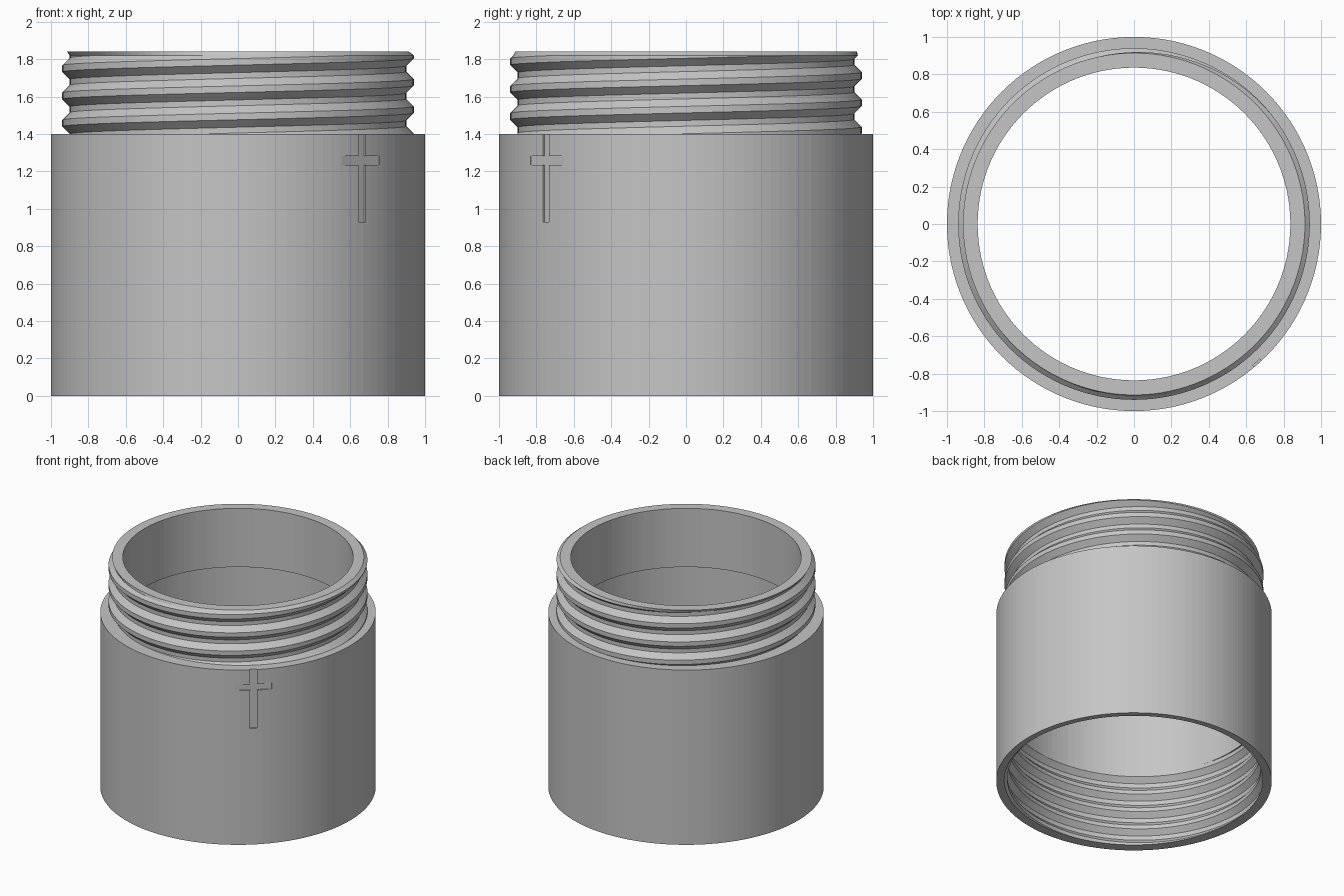
import bpy, bmesh, math
from mathutils import Matrix

if "Cube" in bpy.data.objects:
    bpy.data.objects.remove(bpy.data.objects["Cube"])

SIDES = 120
PITCH = 0.146

grey = bpy.data.materials.new("grey")
grey.diffuse_color = (0.56, 0.56, 0.56, 1)
grey.use_nodes = True
grey.node_tree.nodes["Principled BSDF"].inputs["Base Color"].default_value = grey.diffuse_color


def thread(crest, z0, z1, low, high):
    """Trapezoid thread section (r, z) from z0 up to z1, trimmed flat at both ends."""
    pts = []
    for k in range(-6, 6):
        for off, r in ((-0.0575, low), (-0.0175, high), (0.0175, high), (0.0575, low)):
            z = crest + k * PITCH + off
            if z < z0 or z > z1:
                z = min(max(z, z0), z1)
                d = abs((z - crest + PITCH / 2) % PITCH - PITCH / 2)
                t = min(max((d - 0.0175) / 0.04, 0), 1)
                r = high + (low - high) * t
            pts.append((r, z))
    return pts


# Threaded tube: outside thread on the neck, inside thread in the base, thin shoulder between
bm = bmesh.new()
rings = []
for i in range(SIDES + 1):
    a = 2 * math.pi * i / SIDES
    rise = PITCH * i / SIDES
    neck = thread(1.676 + rise, 1.40, 1.82, 0.90, 0.94)
    socket = thread(0.276 + rise, 0.0, 0.59, 0.92, 0.955)
    section = ([(0.836, 1.84), (0.914, 1.84)] + neck[::-1] + [(1.0, 1.40), (1.0, 0.0)]
               + socket + [(0.92, 0.592), (0.92, 1.37), (0.836, 1.37)])
    rings.append([bm.verts.new((r * math.cos(a), r * math.sin(a), z)) for r, z in section])
for c, d in zip(rings, rings[1:]):
    for j in range(len(c)):
        k = (j + 1) % len(c)
        bm.faces.new((c[j], c[k], d[k], d[j]))
bmesh.ops.remove_doubles(bm, verts=bm.verts, dist=1e-5)
bmesh.ops.dissolve_degenerate(bm, edges=bm.edges, dist=1e-6)
bmesh.ops.recalc_face_normals(bm, faces=bm.faces)
mesh = bpy.data.meshes.new("threaded_tube")
bm.to_mesh(mesh)
bm.free()
tube = bpy.data.objects.new("threaded_tube", mesh)
bpy.context.collection.objects.link(tube)
mesh.materials.append(grey)


# Shallow cross-shaped alignment mark cut into the outer wall
def mark_cutter(name, width, z0, z1):
    m = bpy.data.meshes.new(name)
    b = bmesh.new()
    bmesh.ops.create_cube(b, size=1)
    floor, front = 0.987, 1.05
    b.transform(Matrix.Rotation(math.radians(-48.5), 4, 'Z')
                @ Matrix.Translation(((floor + front) / 2, 0, (z0 + z1) / 2))
                @ Matrix.Diagonal((front - floor, width, z1 - z0, 1)))
    b.to_mesh(m)
    b.free()
    m.materials.append(grey)
    o = bpy.data.objects.new(name, m)
    bpy.context.collection.objects.link(o)
    o.hide_render = True
    return o


cutters = [mark_cutter("mark_upright_cutter", 0.05, 0.93, 1.45),
           mark_cutter("mark_bar_cutter", 0.268, 1.235, 1.283)]
bpy.context.view_layer.objects.active = tube
for cutter in cutters:
    mod = tube.modifiers.new(cutter.name, 'BOOLEAN')
    mod.operation = 'DIFFERENCE'
    mod.solver = 'EXACT'
    mod.object = cutter
    bpy.ops.object.modifier_apply(modifier=mod.name)
    bpy.data.objects.remove(cutter)
